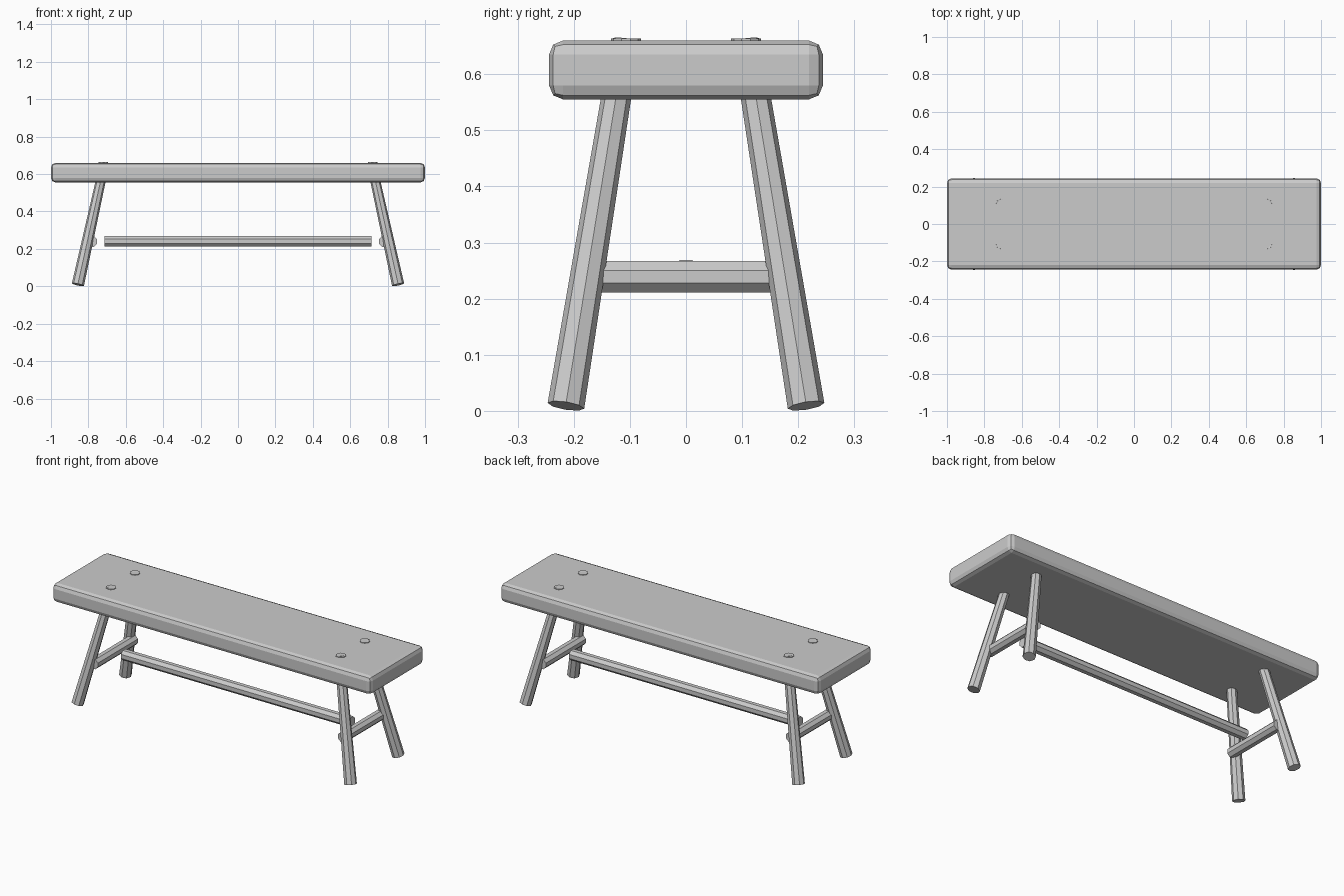
import bpy, math
from mathutils import Vector, Matrix

if "Cube" in bpy.data.objects:
    bpy.data.objects.remove(bpy.data.objects["Cube"])


def rod(name, a, b, r1, r2, sides=8, turn=22.5):
    """Straight or tapered faceted rod from a to b."""
    a, b = Vector(a), Vector(b)
    d = b - a
    bpy.ops.mesh.primitive_cone_add(vertices=sides, radius1=r1, radius2=r2, depth=d.length)
    ob = bpy.context.object
    ob.name = name
    ob.data.transform(Matrix.Rotation(math.radians(turn), 4, 'Z'))
    ob.data.transform(Vector((0, 0, 1)).rotation_difference(d).to_matrix().to_4x4())
    ob.location = (a + b) / 2
    return ob


# Seat plank with rounded edges
bpy.ops.mesh.primitive_cube_add(size=1, location=(0, 0, 0.6075))
seat = bpy.context.object
seat.name = "seat"
seat.data.transform(Matrix.Diagonal((2.0, 0.488, 0.105, 1)))
bevel = seat.modifiers.new("rounded_edges", 'BEVEL')
bevel.width = 0.025
bevel.segments = 2

for sx, side in ((-1, "left"), (1, "right")):
    for sy, face in ((-1, "front"), (1, "back")):
        # Splayed, tapered leg running through the seat
        rod(f"{face}_{side}_leg", (sx * 0.856, sy * 0.214, 0.009),
            (sx * 0.713, sy * 0.108, 0.659), 0.033, 0.0255, turn=0)
        # Tenon end showing on top of the seat
        rod(f"{face}_{side}_peg", (sx * 0.721, sy * 0.107, 0.645),
            (sx * 0.721, sy * 0.107, 0.6635), 0.027, 0.027, sides=10, turn=0)
    # Short rung between the legs of one end
    rod(f"{side}_rung", (sx * 0.781, -0.18, 0.239), (sx * 0.781, 0.18, 0.239), 0.03, 0.03)

# Long stretcher between the two ends
rod("long_stretcher", (-0.715, 0, 0.241), (0.715, 0, 0.241), 0.03, 0.03)
